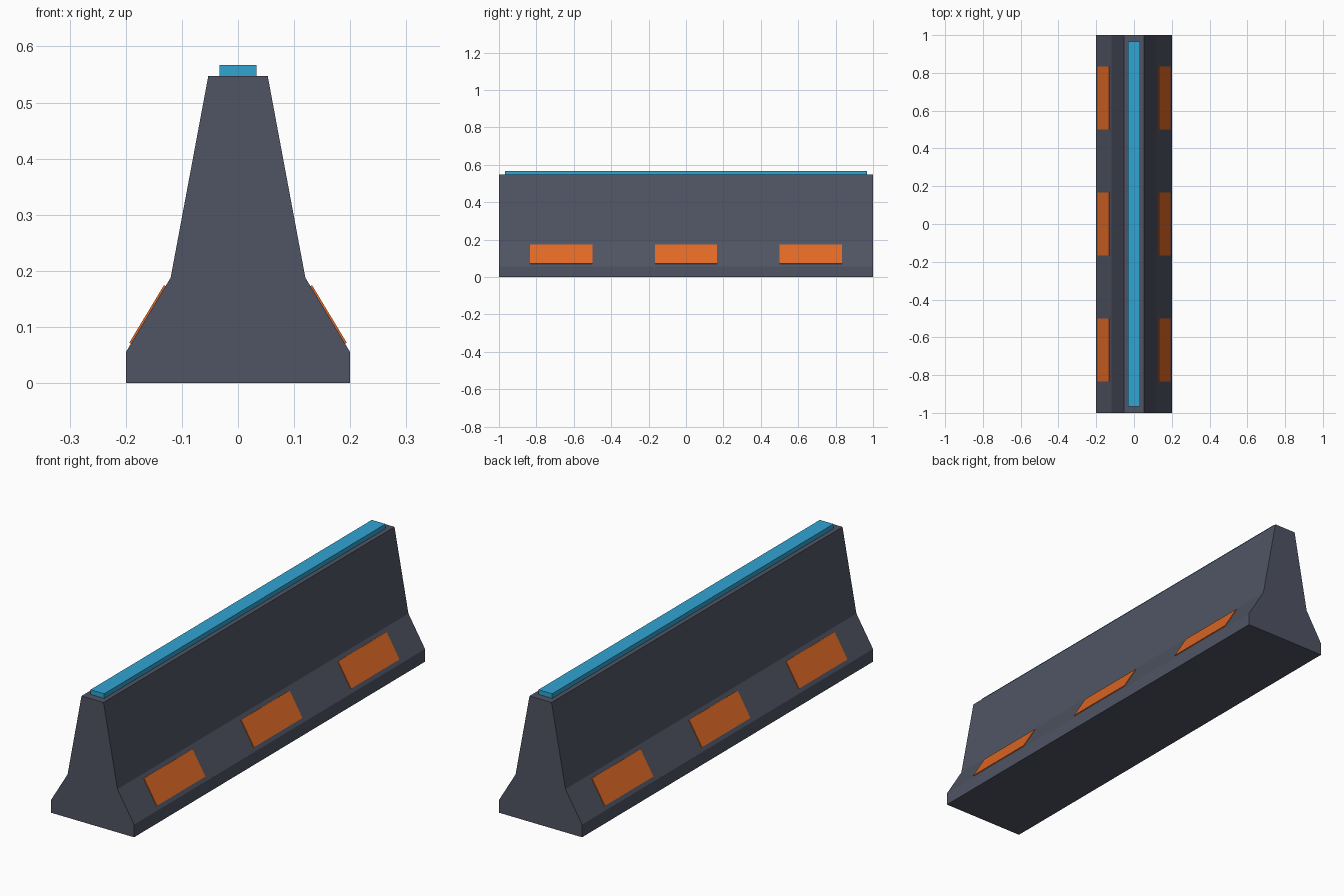
import bpy
import bmesh
from mathutils import Vector

cube = bpy.data.objects.get("Cube")
if cube:
    bpy.data.objects.remove(cube, do_unlink=True)


def material(name, rgb):
    mat = bpy.data.materials.new(name)
    mat.use_nodes = True
    color = (*rgb, 1)
    mat.diffuse_color = color
    mat.node_tree.nodes["Principled BSDF"].inputs["Base Color"].default_value = color
    return mat


def prism(name, profile, length, mat, y=0):
    """Extrude an (x, z) outline along y, centred on y."""
    bm = bmesh.new()
    face = bm.faces.new([bm.verts.new((x, -length / 2, z)) for x, z in profile])
    ext = bmesh.ops.extrude_face_region(bm, geom=[face])
    verts = [v for v in ext["geom"] if isinstance(v, bmesh.types.BMVert)]
    bmesh.ops.translate(bm, verts=verts, vec=(0, length, 0))
    bmesh.ops.recalc_face_normals(bm, faces=bm.faces)
    mesh = bpy.data.meshes.new(name)
    bm.to_mesh(mesh)
    bm.free()
    mesh.materials.append(mat)
    obj = bpy.data.objects.new(name, mesh)
    obj.location.y = y
    bpy.context.collection.objects.link(obj)
    return obj


slate = material("slate_concrete", (0.08, 0.089, 0.125))
orange = material("orange_marker", (0.75, 0.14, 0.018))
blue = material("blue_strip", (0.032, 0.376, 0.645))

# Barrier body: mirrored half outline
foot, knee = Vector((0.2, 0.055)), Vector((0.12, 0.188))
half = [(0.2, 0), tuple(foot), tuple(knee), (0.053, 0.547)]
prism("barrier_body", half + [(-x, z) for x, z in reversed(half)], 2, slate)

# Strip along the top
w, z0, z1 = 0.033, 0.547, 0.567
prism("top_strip", [(-w, z0), (w, z0), (w, z1), (-w, z1)], 1.934, blue)

# Thin markers lying on both lower slopes
along = (knee - foot).normalized()
out = Vector((along.y, -along.x))
mid = (foot + knee) / 2
a, t = along * 0.06, out * 0.0033
outline = [mid - a - t, mid - a + t, mid + a + t, mid + a - t]
for side, sign in (("left", 1), ("right", -1)):
    for place, y in (("front", -0.667), ("middle", 0), ("back", 0.667)):
        prism(f"{side}_{place}_marker", [(sign * p.x, p.y) for p in outline],
              0.333, orange, y)
